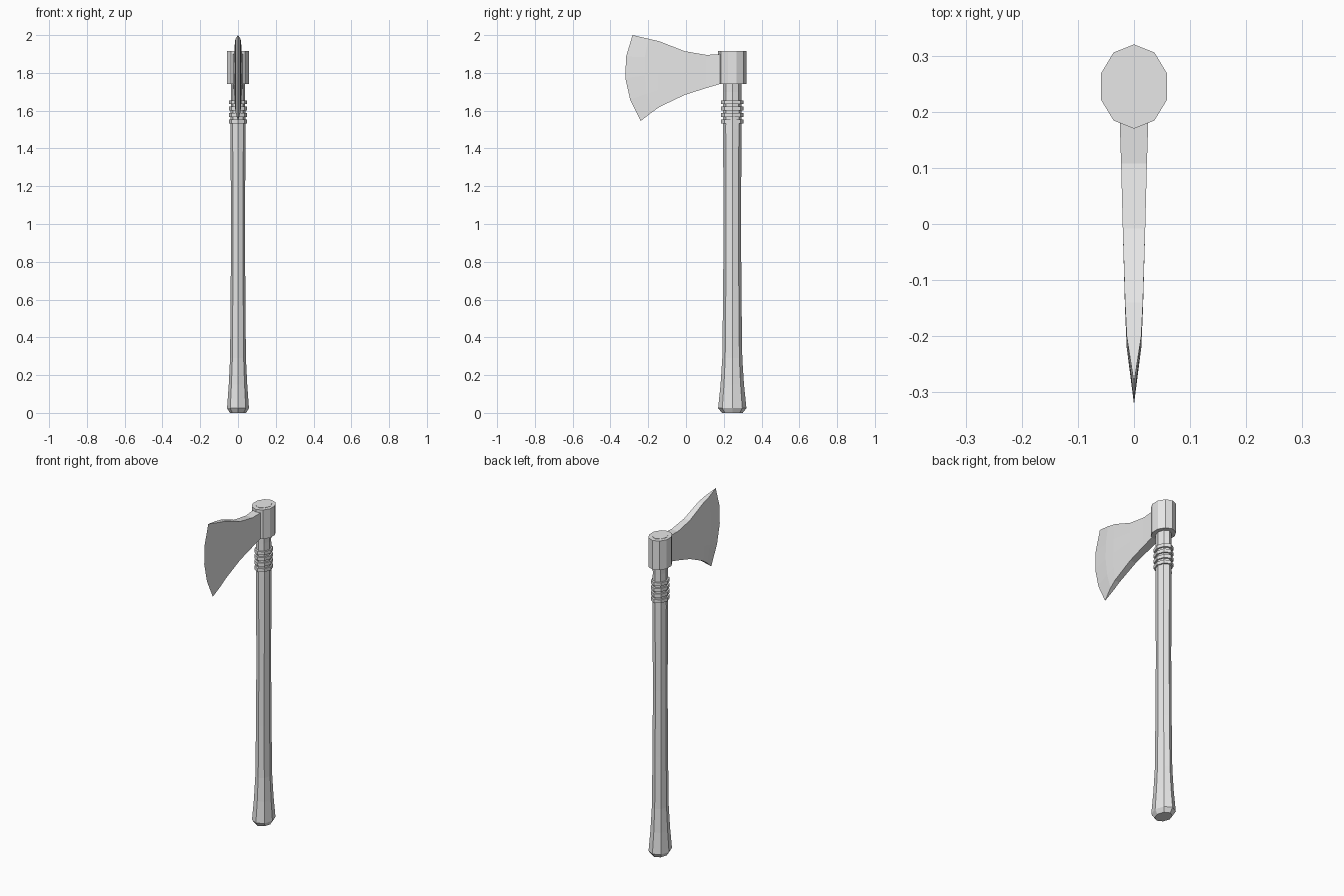
import bpy
import bmesh
from math import cos, sin, tau

cube = bpy.data.objects.get("Cube")
if cube:
    bpy.data.objects.remove(cube, do_unlink=True)

AXIS_Y = 0.245  # handle axis

grey = bpy.data.materials.new("light_grey")
grey.use_nodes = True
grey.diffuse_color = (0.8, 0.8, 0.8, 1)
grey.node_tree.nodes["Principled BSDF"].inputs["Base Color"].default_value = (0.8, 0.8, 0.8, 1)


def finish(name, bm):
    bmesh.ops.recalc_face_normals(bm, faces=bm.faces)
    mesh = bpy.data.meshes.new(name)
    bm.to_mesh(mesh)
    bm.free()
    mesh.materials.append(grey)
    obj = bpy.data.objects.new(name, mesh)
    bpy.context.collection.objects.link(obj)
    return obj


def oval_lathe(name, sides, profile):
    """Stack oval rings of (z, half width x, half depth y), capped at both ends."""
    bm = bmesh.new()
    rings = []
    for z, rx, ry in profile:
        angles = [tau * (i / sides + 0.25) for i in range(sides)]
        rings.append([bm.verts.new((rx * cos(a), AXIS_Y + ry * sin(a), z)) for a in angles])
    for low, high in zip(rings, rings[1:]):
        for i in range(sides):
            j = (i + 1) % sides
            bm.faces.new((low[i], low[j], high[j], high[i]))
    bm.faces.new(rings[0])
    bm.faces.new(rings[-1])
    return finish(name, bm)


# Eight-sided handle with a flared, chamfered foot
oval_lathe("handle", 8, [
    (0.0, 0.043, 0.055), (0.025, 0.058, 0.075), (0.15, 0.049, 0.062),
    (0.29, 0.042, 0.053), (0.6, 0.039, 0.049), (1.0, 0.037, 0.046),
    (1.5, 0.040, 0.049), (1.7, 0.037, 0.048), (1.917, 0.043, 0.049)])

# Four binding rings below the head
for n in range(4):
    z = 1.533 + 0.034 * n
    oval_lathe(f"binding_ring_{n + 1}", 8, [(z, 0.047, 0.06), (z + 0.02, 0.047, 0.06)])

# Ten-sided head socket
oval_lathe("head_socket", 10, [(1.74, 0.062, 0.075), (1.915, 0.062, 0.075)])

# Blade columns: top y, top z, bottom y, bottom z, half thickness, forward bulge
columns = [
    (0.2, 1.9, 0.2, 1.747, 0.026, 0),
    (0.108, 1.895, 0.108, 1.72, 0.023, 0),
    (-0.008, 1.915, -0.008, 1.683, 0.02, 0),
    (-0.14, 1.967, -0.14, 1.62, 0.016, 0.012),
    (-0.2, 1.981, -0.18, 1.592, 0.013, 0.03),
    (-0.283, 2.0, -0.24, 1.545, 0, 0.06)]
ROWS = 5
bm = bmesh.new()
grid = {}
for c, (ty, tz, by, bz, half, bulge) in enumerate(columns):
    for r in range(ROWS):
        t = r / (ROWS - 1)
        y = ty + (by - ty) * t - bulge * 4 * t * (1 - t)
        for side in (-1, 1):
            grid[c, r, side] = bm.verts.new((side * half, y, tz + (bz - tz) * t))
for c in range(len(columns) - 1):
    for side in (-1, 1):  # cheeks
        for r in range(ROWS - 1):
            bm.faces.new((grid[c, r, side], grid[c + 1, r, side],
                          grid[c + 1, r + 1, side], grid[c, r + 1, side]))
    for r in (0, ROWS - 1):  # upper and lower rims
        bm.faces.new((grid[c, r, -1], grid[c + 1, r, -1], grid[c + 1, r, 1], grid[c, r, 1]))
for r in range(ROWS - 1):  # root hidden in the socket
    bm.faces.new((grid[0, r, -1], grid[0, r, 1], grid[0, r + 1, 1], grid[0, r + 1, -1]))
bmesh.ops.remove_doubles(bm, verts=bm.verts, dist=0.0001)  # closes the cutting edge
finish("blade", bm)
